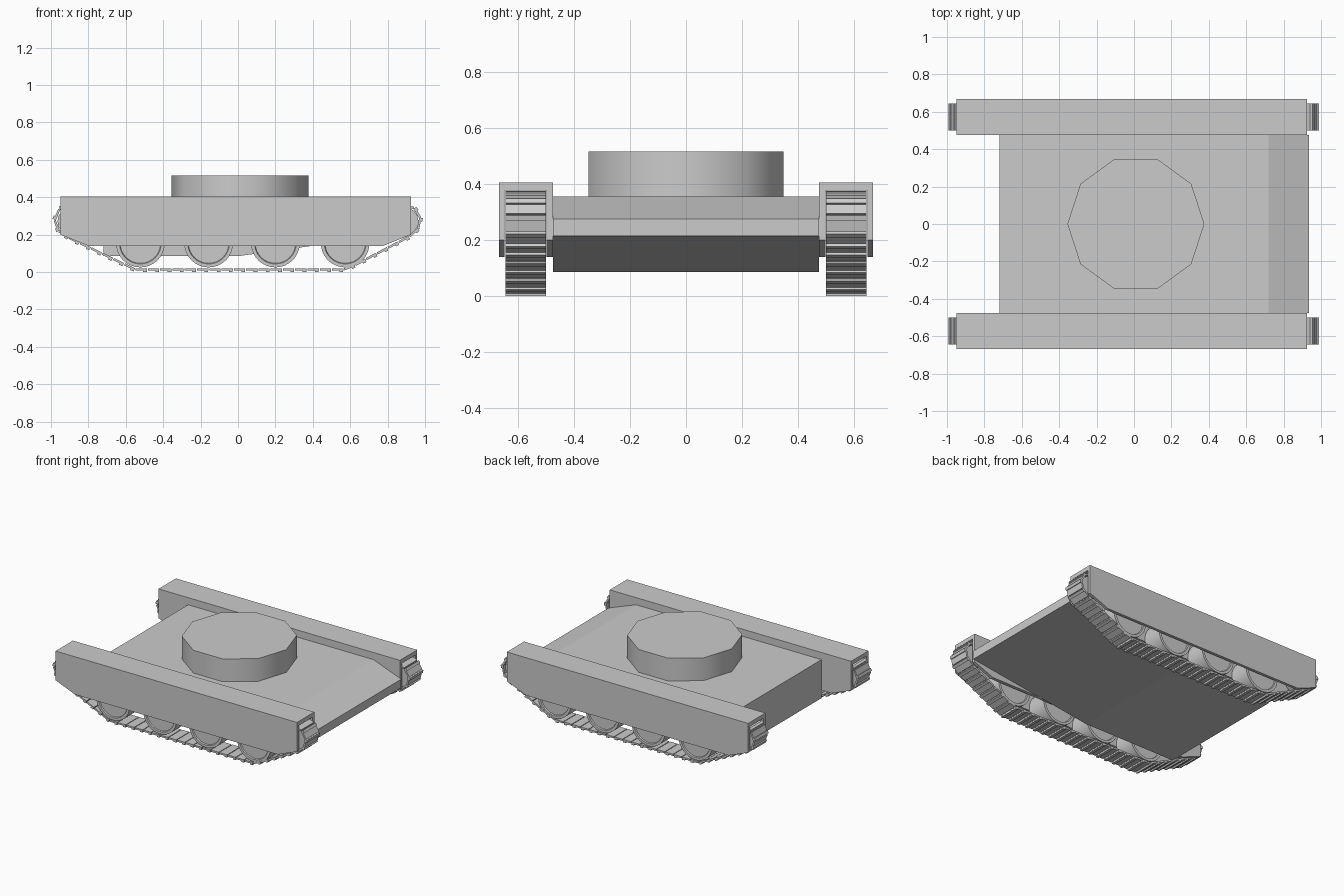
import bpy, bmesh, math
from mathutils import Matrix, Vector

if "Cube" in bpy.data.objects:
    bpy.data.objects.remove(bpy.data.objects["Cube"])


def finish(name, bm, angle=None):
    bmesh.ops.recalc_face_normals(bm, faces=bm.faces)
    mesh = bpy.data.meshes.new(name)
    bm.to_mesh(mesh)
    bm.free()
    ob = bpy.data.objects.new(name, mesh)
    bpy.context.collection.objects.link(ob)
    if angle:
        bpy.context.view_layer.objects.active = ob
        ob.select_set(True)
        bpy.ops.object.shade_smooth_by_angle(angle=math.radians(angle))
        ob.select_set(False)
    return ob


def extrude_profile(bm, pts, y0, y1):
    """Prism from an x-z outline between two y values."""
    face = bm.faces.new([bm.verts.new((x, y0, z)) for x, z in pts])
    ext = bmesh.ops.extrude_face_region(bm, geom=[face])
    verts = [g for g in ext["geom"] if isinstance(g, bmesh.types.BMVert)]
    bmesh.ops.translate(bm, verts=verts, vec=(0, y1 - y0, 0))


def lathe(bm, pts, cx, cz, n):
    """Spin (radius, y) points about a y axis through (cx, cz)."""
    verts = [bm.verts.new((cx + r, y, cz)) for r, y in pts]
    edges = [bm.edges.new(p) for p in zip(verts, verts[1:])]
    bmesh.ops.spin(bm, geom=verts + edges, cent=(cx, 0, cz), axis=(0, 1, 0),
                   angle=math.tau, steps=n, use_duplicate=False)
    bmesh.ops.remove_doubles(bm, verts=bm.verts, dist=0.0005)


def box(bm, center, size, rot=Matrix()):
    m = Matrix.Translation(center) @ rot @ Matrix.Diagonal((*size, 1))
    bmesh.ops.create_cube(bm, size=1, matrix=m)


# Hull with sloped nose
bm = bmesh.new()
extrude_profile(bm, [(-0.72, 0.085), (0.0, 0.085), (0.935, 0.215),
                     (0.935, 0.275), (0.72, 0.355), (-0.72, 0.355)], -0.475, 0.475)
finish("hull", bm)

# Ten-sided turret ring
bm = bmesh.new()
bmesh.ops.create_cone(bm, cap_ends=True, segments=10, radius1=0.366, radius2=0.366,
                      depth=0.16, matrix=Matrix.Translation((0.01, 0, 0.435))
                      @ Matrix.Rotation(math.pi / 2, 4, "Z"))
for v in bm.verts:  # put a corner on the x axis
    a = round(math.atan2(v.co.y, v.co.x - 0.01) / (math.pi / 10))
    if a % 2:
        v.co.x, v.co.y = (0.01 + 0.366 * math.cos((a + 1) * math.pi / 10),
                          0.366 * math.sin((a + 1) * math.pi / 10))
finish("turret_base", bm, 40)

# Closed track centre line
PATH = [Vector(p) for p in [
    (-0.55, 0.014), (0.58, 0.014), (0.945, 0.205), (0.985, 0.265), (0.955, 0.338),
    (0.88, 0.36), (-0.88, 0.36), (-0.955, 0.338), (-0.985, 0.265), (-0.95, 0.205)]]
SEGS = list(zip(PATH, PATH[1:] + PATH[:1]))
LENGTH = sum((b - a).length for a, b in SEGS)


def on_path(d):
    d %= LENGTH
    for a, b in SEGS:
        s = (b - a).length
        if d <= s:
            return a.lerp(b, d / s)
        d -= s
    return PATH[0]


WHEEL = [(0, 0.51), (0.108, 0.51), (0.112, 0.502), (0.13, 0.502),
         (0.13, 0.643), (0.112, 0.643), (0.108, 0.635), (0, 0.635)]
SPROCKET = [(0, 0.52), (0.075, 0.52), (0.075, 0.625), (0, 0.625)]

for side, s in (("left", 1), ("right", -1)):
    parts = []
    # Open-ended track guard: outer wall, inner wall, roof
    bm = bmesh.new()
    wall = [(-0.8, 0.14), (0.775, 0.14), (0.925, 0.2), (0.925, 0.376),
            (-0.95, 0.376), (-0.95, 0.2)]
    full = wall[:3] + [(0.925, 0.405), (-0.95, 0.405)] + wall[5:]
    extrude_profile(bm, full, 0.647, 0.667)
    extrude_profile(bm, full, 0.475, 0.497)
    box(bm, (-0.0125, 0.572, 0.3905), (1.875, 0.15, 0.029))
    parts.append(finish(side + "_track_guard", bm))

    # Road wheels
    for i, x in enumerate((-0.522, -0.157, 0.2, 0.573)):
        bm = bmesh.new()
        lathe(bm, WHEEL, x, 0.155, 32)
        parts.append(finish(f"{side}_road_wheel_{i + 1}", bm, 30))

    # End sprockets
    for end, x in (("rear", -0.89), ("front", 0.89)):
        bm = bmesh.new()
        lathe(bm, SPROCKET, x, 0.272, 16)
        parts.append(finish(f"{side}_{end}_sprocket", bm, 30))

    # Track links with a raised cleat
    bm = bmesh.new()
    n = 64
    step = LENGTH / n
    for i in range(n):
        a, b = on_path(i * step), on_path((i + 1) * step)
        t, m = (b - a).normalized(), (a + b) / 2
        rot = Matrix.Rotation(-math.atan2(t.y, t.x), 4, "Y")
        box(bm, (m.x, 0.572, m.y), (step * 0.92, 0.145, 0.012), rot)
        out = m + Vector((t.y, -t.x)) * 0.009 + t * step * 0.3
        box(bm, (out.x, 0.572, out.y), (step * 0.3, 0.145, 0.01), rot)
    parts.append(finish(side + "_track", bm))

    # Mirror the finished set onto the other side
    if s < 0:
        for ob in parts:
            ob.data.transform(Matrix.Diagonal((1, -1, 1, 1)))
            ob.data.flip_normals()
